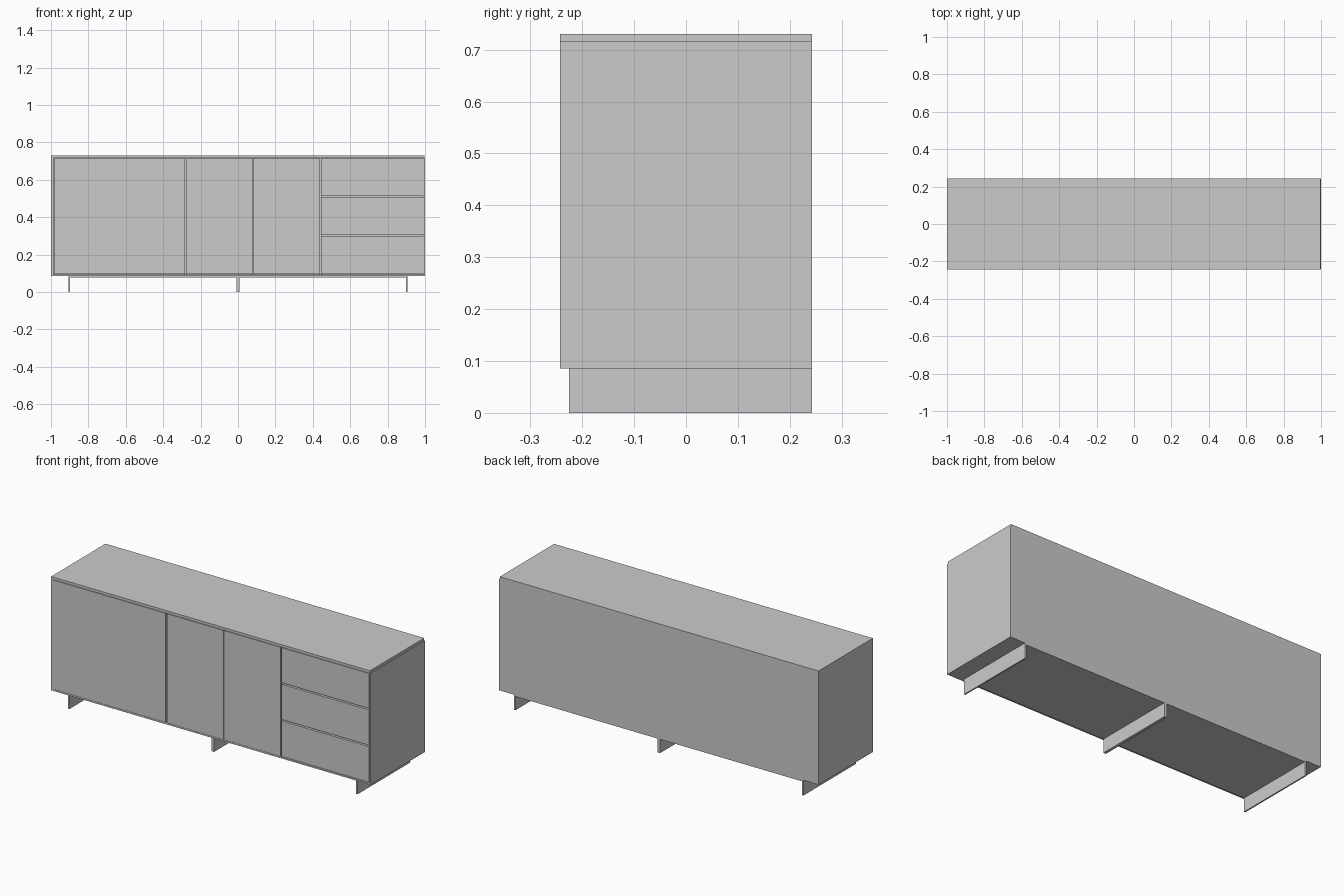
import bpy, bmesh

if "Cube" in bpy.data.objects:
    bpy.data.objects.remove(bpy.data.objects["Cube"])

FRONT, BACK = -0.243, 0.243
BOTTOM, TOP = 0.086, 0.73
T = 0.014            # board thickness
FACE = FRONT + 0.015  # rear plane of doors and drawer fronts


def box(name, x, y, z):
    bm = bmesh.new()
    bmesh.ops.create_cube(bm, size=1)
    for v in bm.verts:
        v.co = [r[0] if c < 0 else r[1] for c, r in zip(v.co, (x, y, z))]
    mesh = bpy.data.meshes.new(name)
    bm.to_mesh(mesh)
    bm.free()
    ob = bpy.data.objects.new(name, mesh)
    bpy.context.collection.objects.link(ob)
    return ob


# Carcass boards; the right side stands slightly proud of the top
z_in = (BOTTOM + 0.009, TOP - T)
box("top_board", (-1, 0.996), (FRONT, BACK), (TOP - T, TOP))
box("left_side", (-1, -1 + T), (FRONT, BACK), (BOTTOM, TOP - T))
box("right_side", (0.993, 1), (FRONT, BACK), (BOTTOM, TOP - T))
box("bottom_board", (-1 + T, 0.993), (FRONT, BACK), (BOTTOM, z_in[0]))
box("back_board", (-1 + T, 0.993), (BACK - 0.012, BACK), z_in)

# Internal dividers behind the joints
for i, x in enumerate((-0.28, 0.08, 0.44)):
    box(f"divider_{i + 1}", (x - T / 2, x + T / 2), (FACE, BACK - 0.012), z_in)

# Doors
G = 0.004
z_door = (z_in[0] + 0.001, z_in[1] - 0.003)
doors = ((-1 + T + 0.002, -0.28 - G), (-0.28 + G, 0.0785), (0.0815, 0.44 - G))
for i, x in enumerate(doors):
    box(f"door_{i + 1}", x, (FRONT, FACE), z_door)

# Drawer fronts with shallow boxes behind
levels = (z_in[0] - 0.001, 0.303, 0.511, z_in[1] + 0.001)
for i, (a, b) in enumerate(zip(levels, levels[1:])):
    box(f"drawer_front_{i + 1}", (0.44 + G, 0.991), (FRONT, FACE), (a + G, b - G))
    box(f"drawer_box_{i + 1}", (0.455, 0.98), (FACE, 0.2), (a + 0.01, b - 0.01))

# Two folded-sheet bases, each an inverted U, meeting in the middle
S = 0.008
LY = (-0.225, BACK)
for side, a, b in (("left", -0.906, 0), ("right", 0, 0.906)):
    box(f"{side}_base_plate", (a, b), LY, (0.078, BOTTOM))
    box(f"{side}_base_leg_1", (a, a + S), LY, (0, 0.078))
    box(f"{side}_base_leg_2", (b - S, b), LY, (0, 0.078))
